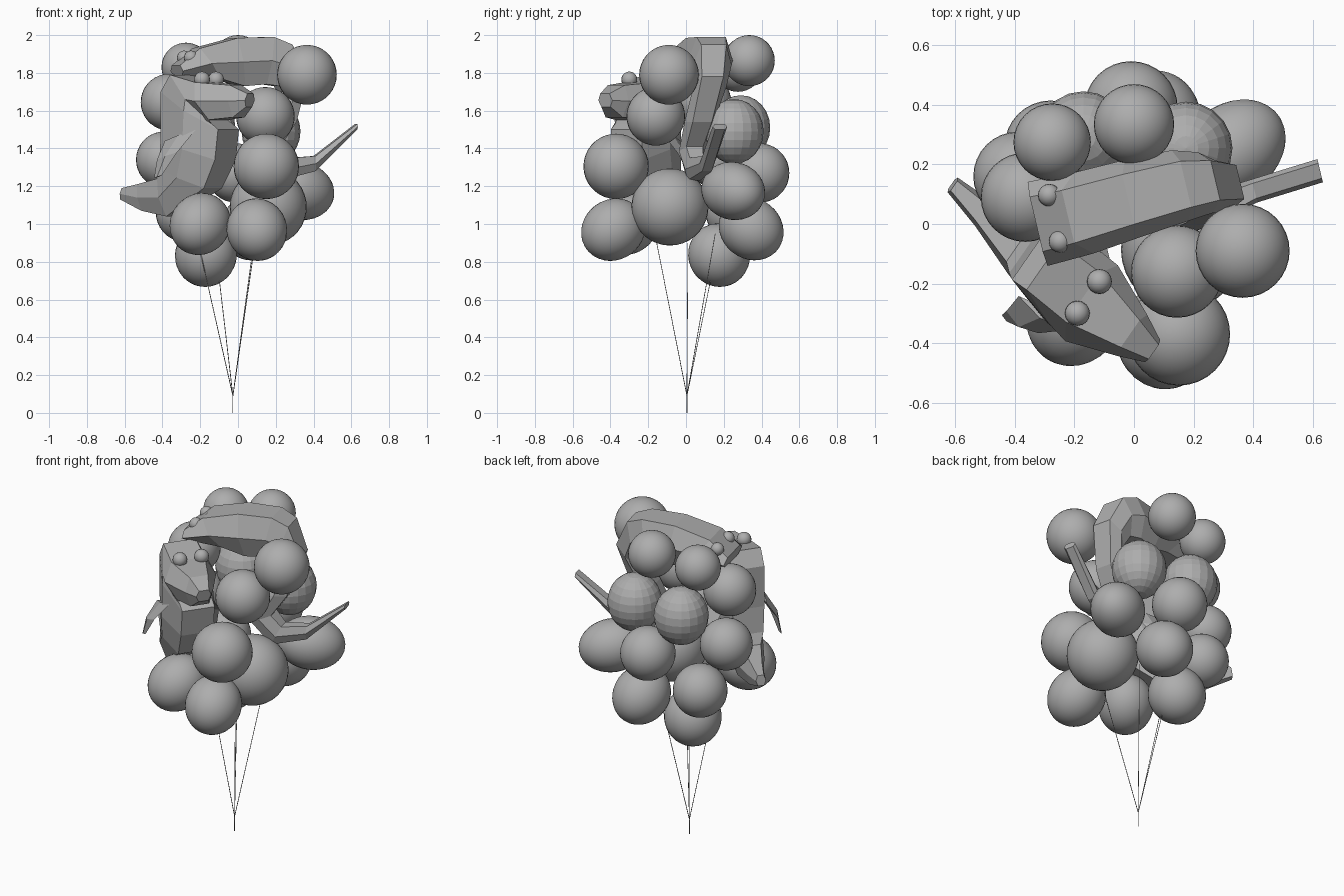
import bpy, bmesh
from mathutils import Vector

if "Cube" in bpy.data.objects:
    bpy.data.objects.remove(bpy.data.objects["Cube"])

grey = bpy.data.materials.new("balloon grey")
grey.use_nodes = True
grey.diffuse_color = (0.42, 0.42, 0.42, 1)
grey.node_tree.nodes["Principled BSDF"].inputs["Base Color"].default_value = grey.diffuse_color


def add_object(name, bm, smooth=False):
    bmesh.ops.recalc_face_normals(bm, faces=bm.faces)
    for face in bm.faces:
        face.smooth = smooth
    mesh = bpy.data.meshes.new(name)
    bm.to_mesh(mesh)
    bm.free()
    mesh.materials.append(grey)
    obj = bpy.data.objects.new(name, mesh)
    bpy.context.collection.objects.link(obj)
    return obj


def ball(name, center, radius, stretch=1.0, smooth=True, segments=32, rings=18):
    """Ellipsoid, optionally longer along the line out from the cluster."""
    bm = bmesh.new()
    bmesh.ops.create_uvsphere(bm, u_segments=segments, v_segments=rings, radius=radius)
    obj = add_object(name, bm, smooth)
    obj.location = center
    if stretch != 1.0:
        outward = Vector(center) - Vector((0, 0, 1.25))
        obj.rotation_mode = 'QUATERNION'
        obj.rotation_quaternion = outward.to_track_quat('Z', 'Y')
        obj.scale.z = stretch
    return obj


def loft(name, rings):
    """Skin a tube through rings of points and cap its ends."""
    bm = bmesh.new()
    rows = [[bm.verts.new(p) for p in ring] for ring in rings]
    count = len(rows[0])
    for a, b in zip(rows, rows[1:]):
        for i in range(count):
            j = (i + 1) % count
            bm.faces.new((a[i], a[j], b[j], b[i]))
    bm.faces.new(rows[0])
    bm.faces.new(rows[-1][::-1])
    return add_object(name, bm)


def swimmer_frame(heading, offset):
    """Maps along, across and up onto a vertical swimming plane."""
    forward = Vector((heading[0], heading[1], 0)).normalized()
    side = Vector((-forward.y, forward.x, 0))

    def place(along, across, up):
        return forward * along + side * (across + offset) + Vector((0, 0, up))
    return place


def swimmer(name, place, stations):
    """Hexagonal body; a station is a back point, belly point, half width, sideways shift."""
    rings = []
    for (s, z), (t, y), w, c in stations:
        ms, mz = (s + t) / 2, (z + y) / 2
        rings.append([place(s, c - w * .65, z), place(s, c + w * .65, z), place(ms, c + w, mz),
                      place(t, c + w * .65, y), place(t, c - w * .65, y), place(ms, c - w, mz)])
    loft(name, rings)


# Round balloons: position and radius
round_balloons = [
    (.365, -.09, 1.79, .158), (0, .335, 1.865, .135), (.145, -.16, 1.57, .155),
    (.15, -.37, 1.305, .173), (.16, -.085, 1.09, .204), (-.01, .39, 1.27, .157),
    (-.28, .26, 1.06, .155), (-.39, .16, 1.34, .15), (-.365, .09, 1.645, .15),
    (-.275, .275, 1.83, .13)]
for x, y, z, r in round_balloons:
    ball("round_balloon", (x, y, z), r)

# Lower balloons, drawn out away from the middle: position, radius, stretch
long_balloons = [
    (.1, -.385, .97, .16, 1.1), (.065, .345, .975, .16, 1.12), (.33, .25, 1.175, .153, 1.27),
    (-.2, -.31, 1.0, .158, 1.12), (-.17, .175, .835, .163, 1.04)]
for x, y, z, r, stretch in long_balloons:
    ball("long_balloon", (x, y, z), r, stretch)

# Faceted balloons at the back
for x, y, z in [(.175, .255, 1.49), (-.17, .29, 1.51)]:
    faceted = ball("faceted_balloon", (x, y, z), .156, smooth=False, segments=20, rings=12)
    faceted.scale.z = 1.1

# Upright dolphin balloon at the front
front = swimmer_frame((.82, -.57), -.29)
swimmer("front_dolphin_body", front, [
    ((.30, 1.69), (.29, 1.62), .045, -.025),
    ((.2, 1.735), (.22, 1.565), .085, -.02),
    ((0, 1.75), (.07, 1.55), .155, -.01),
    ((-.17, 1.79), (.1, 1.53), .15, 0),
    ((-.23, 1.7), (.14, 1.5), .15, 0),
    ((-.23, 1.45), (.12, 1.34), .15, 0),
    ((-.25, 1.3), (.04, 1.19), .13, 0),
    ((-.28, 1.24), (-.22, 1.04), .09, 0),
    ((-.45, 1.21), (-.42, 1.07), .05, .03),
    ((-.57, 1.19), (-.58, 1.13), .03, .05)])
for side in (-1, 1):
    ball("front_dolphin_eye", front(.015, side * .065, 1.765), .042, segments=16, rings=10)

# Flippers hang outward and back from the flanks
flipper = [((-.08, .13, 1.47), .1, .02), ((-.12, .195, 1.36), .065, .02), ((-.165, .215, 1.25), .025, .008)]
for side in (-1, 1):
    rings = []
    for (s, w, z), half, thick in flipper:
        rings.append([front(s + a * half, side * (w + b * thick), z + a * half * .3)
                      for a, b in ((-1, 0), (0, 1), (1, 0), (0, -1))])
    loft("front_dolphin_flipper", rings)

# Arched dolphin balloon over the top, its lower body curling under
top = swimmer_frame((.97, .23), .055)
swimmer("top_dolphin_body", top, [
    ((-.32, 1.84), (-.31, 1.78), .145, .02),
    ((-.21, 1.93), (-.1, 1.77), .14, .02),
    ((0, 1.985), (.04, 1.73), .132, .03),
    ((.2, 1.99), (.16, 1.74), .122, .035),
    ((.3, 1.95), (.23, 1.73), .105, .025),
    ((.38, 1.78), (.25, 1.67), .09, 0),
    ((.31, 1.54), (.17, 1.54), .08, -.04),
    ((.22, 1.41), (.09, 1.36), .07, -.06),
    ((.28, 1.35), (.22, 1.23), .055, -.065),
    ((.42, 1.36), (.42, 1.28), .04, -.04),
    ((.65, 1.53), (.65, 1.5), .04, -.025)])
for side in (-1, 1):
    ball("top_dolphin_eye", top(-.255, side * .08 + .025, 1.88), .038, segments=16, rings=10)


# Strings gathered in a knot with a loose end
def string(name, start, end, radius=.002):
    a, b = Vector(start), Vector(end)
    bm = bmesh.new()
    bmesh.ops.create_cone(bm, segments=6, radius1=radius, radius2=radius,
                          depth=(b - a).length, cap_ends=True)
    obj = add_object(name, bm, True)
    obj.location = (a + b) / 2
    obj.rotation_euler = (b - a).to_track_quat('Z', 'Y').to_euler()


knot = (-.027, .005, .09)
for end in [(-.21, .01, .9), (-.11, .15, .8), (.09, .155, .95), (.09, -.155, .9)]:
    string("balloon_string", knot, end)
string("loose_string_end", (-.027, .005, 0), knot)
